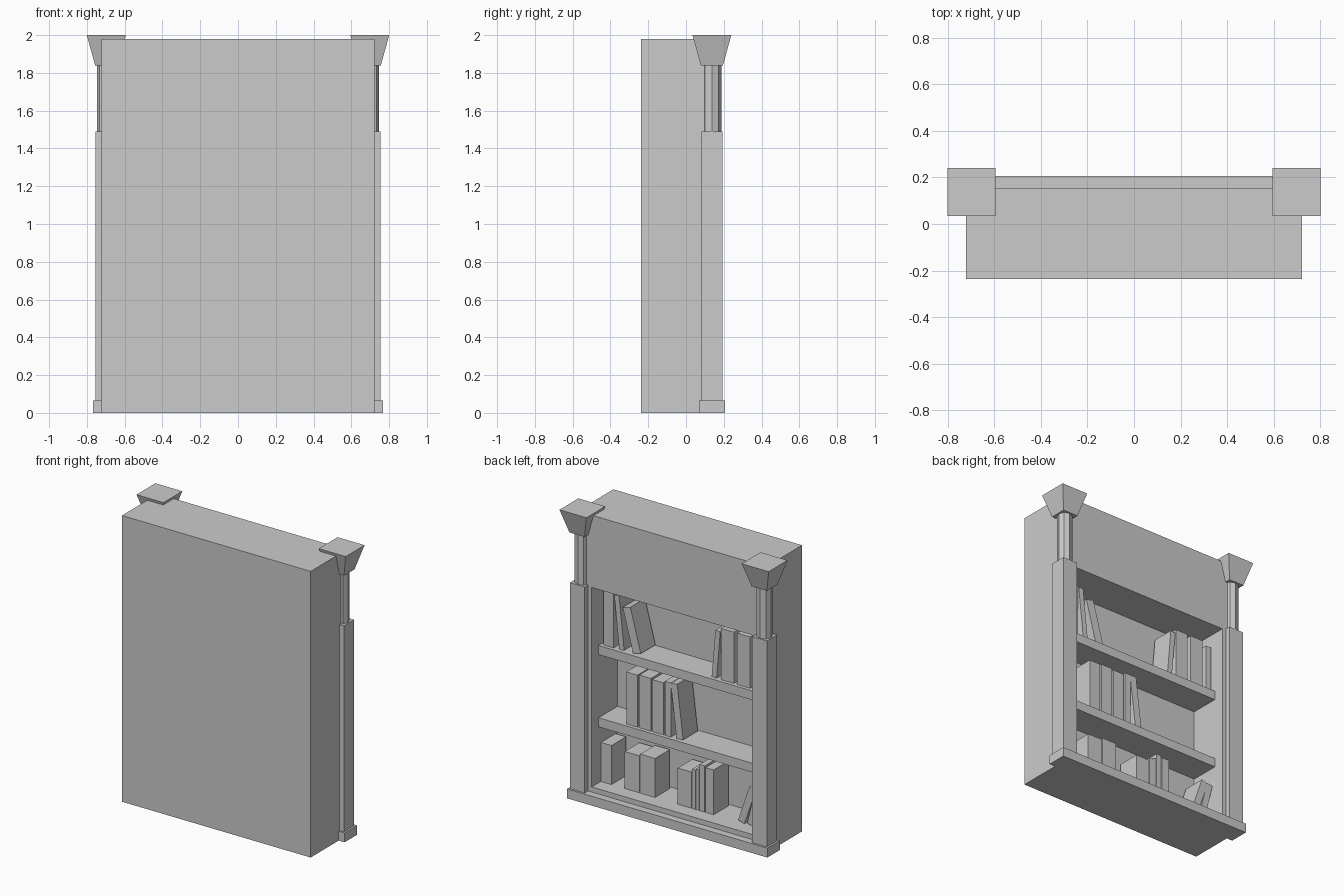
import bpy, bmesh, math
from mathutils import Vector, Matrix

if "Cube" in bpy.data.objects:
    bpy.data.objects.remove(bpy.data.objects["Cube"])


def add_mesh(name, bm):
    me = bpy.data.meshes.new(name)
    bmesh.ops.recalc_face_normals(bm, faces=bm.faces[:])
    bm.to_mesh(me)
    bm.free()
    ob = bpy.data.objects.new(name, me)
    bpy.context.scene.collection.objects.link(ob)
    return ob


def box(name, x, y, z):
    """Box from (min, max) ranges on each axis."""
    bm = bmesh.new()
    bmesh.ops.create_cube(bm, size=1)
    for v in bm.verts:
        v.co = Vector([sum(r) / 2 + c * (r[1] - r[0]) for r, c in zip((x, y, z), v.co)])
    return add_mesh(name, bm)


def cone(name, sides, r1, r2, z, x, y, turn=0):
    bm = bmesh.new()
    bmesh.ops.create_cone(bm, cap_ends=True, segments=sides, radius1=r1, radius2=r2,
                          depth=z[1] - z[0],
                          matrix=Matrix.Translation((x, y, sum(z) / 2)) @ Matrix.Rotation(turn, 4, 'Z'))
    return add_mesh(name, bm)


def book(name, x0, x1, z, h, lean=0, front=0.055, depth=0.16):
    """Upright book; lean in degrees, positive tips towards +x about its lower corner."""
    pivot = x1 if lean > 0 else x0
    ob = box(name, (x0 - pivot, x1 - pivot), (front - depth, front), (0, h))
    ob.data.transform(Matrix.Translation((pivot, 0, z)) @ Matrix.Rotation(math.radians(lean), 4, 'Y'))
    return ob


# Cabinet body with the recess cut out of its open side
body = box("cabinet_body", (-0.722, 0.722), (-0.237, 0.155), (0, 1.98))
cutter = box("recess_cutter", (-0.613, 0.613), (-0.127, 0.3), (0.1, 1.48))
cutter.hide_render = True
mod = body.modifiers.new("recess", 'BOOLEAN')
mod.operation = 'DIFFERENCE'
mod.solver = 'EXACT'
mod.object = cutter
bpy.context.view_layer.objects.active = body
bpy.ops.object.modifier_apply(modifier=mod.name)
bpy.data.objects.remove(cutter)

# Plinth
box("plinth", (-0.767, 0.767), (0.07, 0.206), (0, 0.065))

# Shelves
for i, top in enumerate((0.55, 1.05)):
    box(f"shelf_{i + 1}", (-0.613, 0.613), (-0.127, 0.08), (top - 0.063, top))

# Pilasters, octagonal columns and flared capitals
CX, CY, R2 = 0.6975, 0.137, math.sqrt(2)
for side, s in (("left", -1), ("right", 1)):
    x = s * CX
    box(f"pilaster_{side}", (x - 0.056, x + 0.056), (CY - 0.056, CY + 0.055), (0.065, 1.49))
    cone(f"column_{side}", 8, 0.05, 0.05, (1.49, 1.84), x, CY)
    cone(f"capital_{side}", 4, 0.058 * R2, 0.103 * R2, (1.838, 2.0), x, CY, math.pi / 4)

# Books: x range, height, lean
rows = {
    0.10: [(0.532, 0.612, 0.27, 0), (0.318, 0.431, 0.256, 0), (0.198, 0.312, 0.27, 0),
           (-0.08, 0.025, 0.25, 0), (-0.112, -0.083, 0.27, 0), (-0.138, -0.115, 0.28, 0),
           (-0.182, -0.142, 0.32, 0), (-0.25, -0.188, 0.31, 0),
           (-0.485, -0.435, 0.27, -19), (-0.55, -0.505, 0.26, -14)],
    0.55: [(0.333, 0.418, 0.36, 0), (0.23, 0.32, 0.365, 0), (0.135, 0.22, 0.36, 0),
           (0.077, 0.122, 0.375, 0), (-0.017, 0.033, 0.375, 7)],
    1.05: [(0.515, 0.593, 0.375, 0), (0.435, 0.472, 0.37, 6), (0.305, 0.366, 0.31, 15),
           (-0.272, -0.235, 0.33, -5), (-0.405, -0.305, 0.355, 0), (-0.53, -0.43, 0.355, 0),
           (-0.6, -0.56, 0.33, 0)],
}
for r, (z, books) in enumerate(rows.items()):
    for i, (x0, x1, h, lean) in enumerate(books):
        book(f"book_{r + 1}_{i + 1}", x0, x1, z, h, lean)
